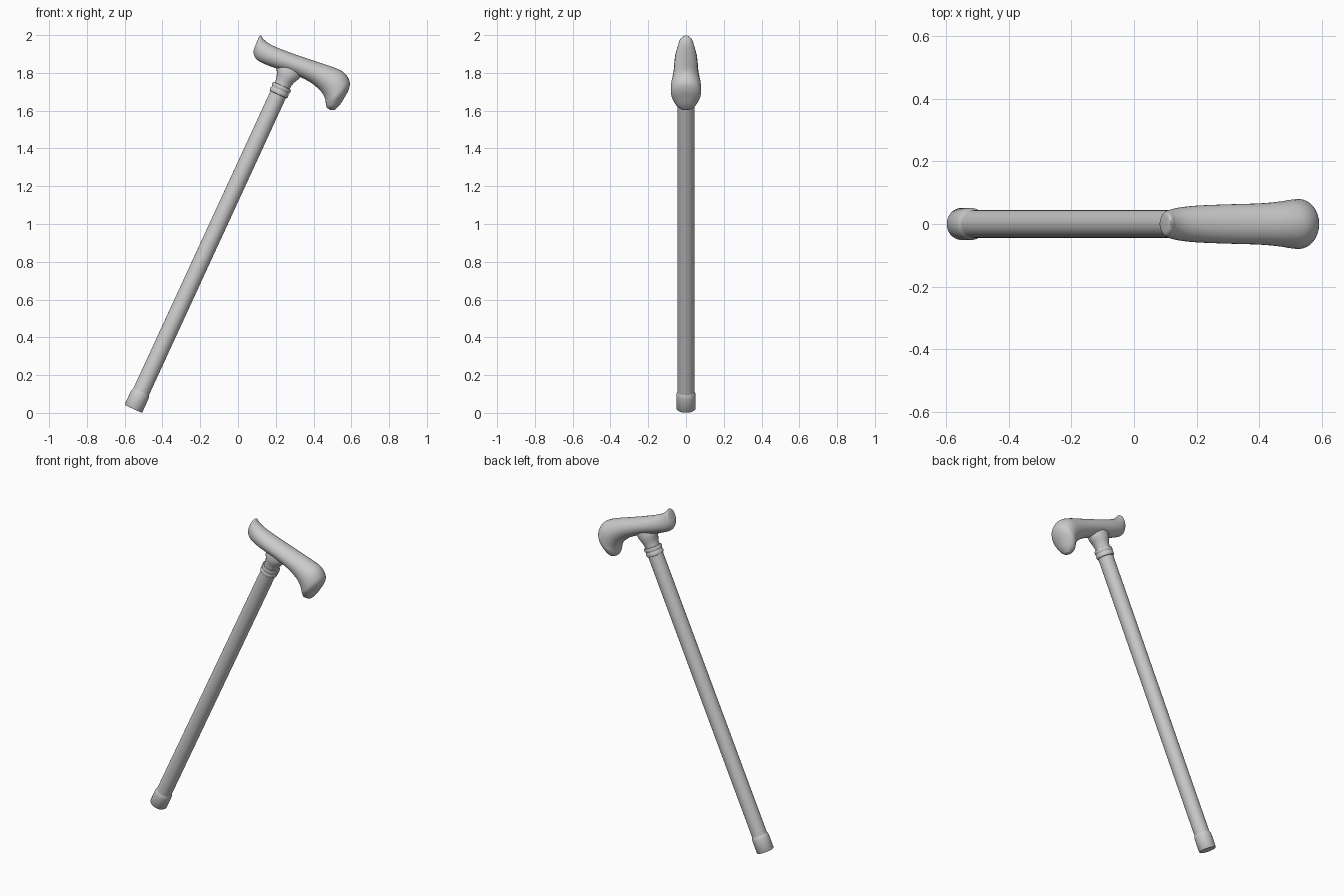
import bpy, bmesh, math
from mathutils import Vector, Matrix

if "Cube" in bpy.data.objects:
    bpy.data.objects.remove(bpy.data.objects["Cube"])

TILT = math.radians(24.75)
AXIS = Matrix.Translation((-0.5545, 0, 0.021)) @ Matrix.Rotation(TILT, 4, 'Y')


def skin(name, rings, angle=40):
    """Skin a list of closed rings and cap both ends."""
    bm = bmesh.new()
    loops = [[bm.verts.new(p) for p in r] for r in rings]
    n = len(loops[0])
    for a, b in zip(loops, loops[1:]):
        for i in range(n):
            j = (i + 1) % n
            bm.faces.new((a[i], a[j], b[j], b[i]))
    bm.faces.new(loops[0])
    bm.faces.new(loops[-1])
    bmesh.ops.recalc_face_normals(bm, faces=bm.faces[:])
    me = bpy.data.meshes.new(name)
    bm.to_mesh(me)
    bm.free()
    ob = bpy.data.objects.new(name, me)
    bpy.context.collection.objects.link(ob)
    bpy.ops.object.select_all(action='DESELECT')
    bpy.context.view_layer.objects.active = ob
    ob.select_set(True)
    bpy.ops.object.shade_smooth_by_angle(angle=math.radians(angle))
    return ob


def turned(name, profile, n=40):
    """Turn (radius, distance, y scale) points around the tilted cane axis."""
    rings = []
    for r, t, ys in profile:
        rings.append([AXIS @ Vector((r * math.cos(2 * math.pi * i / n),
                                     ys * r * math.sin(2 * math.pi * i / n), t))
                      for i in range(n)])
    return skin(name, rings)


def catmull(a, b, c, d, t):
    return [0.5 * (2 * q + (r - p) * t + (2 * p - 5 * q + 4 * r - s) * t * t
                   + (3 * q - p - 3 * r + s) * t ** 3)
            for p, q, r, s in zip(a, b, c, d)]


# Rubber tip
turned("rubber_tip", [(0.048, 0, 1), (0.051, 0.004, 1), (0.051, 0.082, 1),
                      (0.050, 0.088, 1), (0.044, 0.104, 1)])
# Shaft
turned("shaft", [(0.045, 0.05, 1), (0.045, 1.85, 1)])
# Collar made of two beads
turned("collar", [(0.044, 1.832, 1), (0.050, 1.834, 1), (0.052, 1.840, 1),
                  (0.052, 1.852, 1), (0.049, 1.857, 1), (0.049, 1.861, 1),
                  (0.053, 1.866, 1), (0.053, 1.878, 1), (0.050, 1.883, 1),
                  (0.042, 1.884, 1)])
# Flared neck under the handle
turned("neck", [(0.043, 1.875, 1), (0.044, 1.900, 1), (0.048, 1.918, 1),
                (0.055, 1.935, 0.95), (0.064, 1.952, 0.85),
                (0.068, 1.970, 0.78), (0.066, 1.995, 0.74)])

# Handle sections: upper x, z, lower x, z, half width
sections = [
    (0.103, 1.972, 0.084, 1.925, 0.016),
    (0.118, 1.998, 0.083, 1.900, 0.037),
    (0.135, 1.979, 0.098, 1.872, 0.046),
    (0.165, 1.955, 0.130, 1.852, 0.053),
    (0.220, 1.929, 0.190, 1.828, 0.059),
    (0.325, 1.890, 0.285, 1.797, 0.063),
    (0.430, 1.855, 0.375, 1.755, 0.066),
    (0.510, 1.828, 0.425, 1.717, 0.072),
    (0.563, 1.800, 0.448, 1.690, 0.078),
    (0.591, 1.754, 0.460, 1.665, 0.080),
    (0.586, 1.712, 0.464, 1.645, 0.077),
    (0.563, 1.668, 0.466, 1.630, 0.064),
    (0.537, 1.628, 0.471, 1.616, 0.046),
    (0.512, 1.603, 0.488, 1.604, 0.018),
]
pts = [sections[0]] + sections + [sections[-1]]
fine = [catmull(*pts[k:k + 4], s / 4) for k in range(len(sections) - 1) for s in range(4)]
fine.append(sections[-1])
rings = []
for ux, uz, lx, lz, w in fine:
    up, low = Vector((ux, 0, uz)), Vector((lx, 0, lz))
    mid, half = (up + low) / 2, (up - low) / 2
    rings.append([mid + half * math.cos(2 * math.pi * i / 32)
                  + Vector((0, w * math.sin(2 * math.pi * i / 32), 0)) for i in range(32)])
skin("handle", rings, 60)
